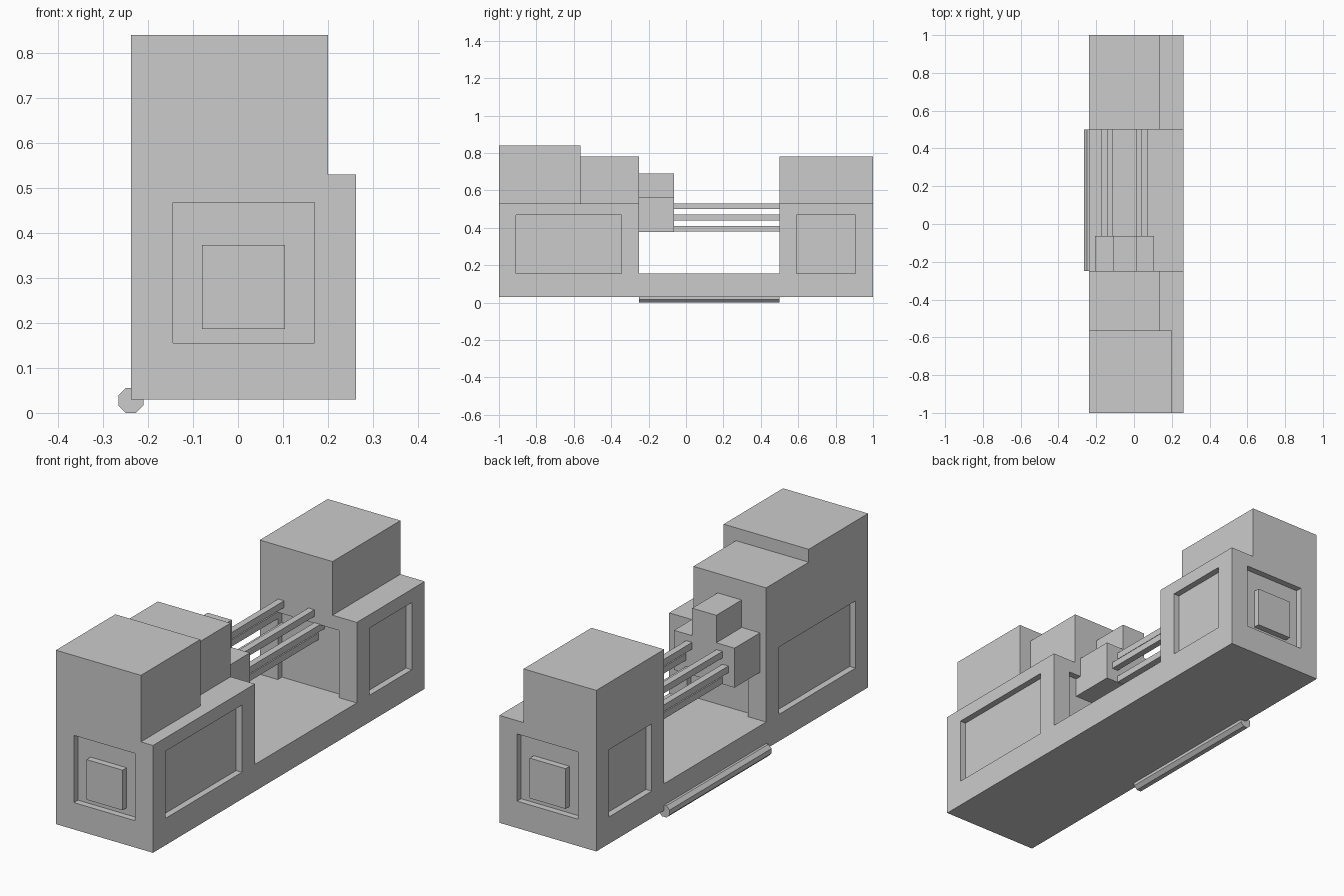
import bpy, bmesh, math

if "Cube" in bpy.data.objects:
    bpy.data.objects.remove(bpy.data.objects["Cube"])

LEFT, RIGHT = -0.238, 0.262      # shared side planes of the body
DEPTH = 0.03                     # recess depth
PANEL_Z = (0.155, 0.468)         # recess height range
PANEL_X = (-0.145, 0.17)         # recess width on the end faces


def boxes(name, ranges):
    """One object made of axis-aligned boxes, each (x range, y range, z range)."""
    bm = bmesh.new()
    for r in ranges:
        cube = bmesh.ops.create_cube(bm, size=1)["verts"]
        for v in cube:
            for i, (lo, hi) in enumerate(r):
                v.co[i] = lo if v.co[i] < 0 else hi
    mesh = bpy.data.meshes.new(name)
    bm.to_mesh(mesh)
    bm.free()
    obj = bpy.data.objects.new(name, mesh)
    bpy.context.collection.objects.link(obj)
    return obj


def profile(name, points, y0, y1):
    """Extrude an x-z outline along y."""
    bm = bmesh.new()
    face = bm.faces.new([bm.verts.new((x, y0, z)) for x, z in points])
    new = bmesh.ops.extrude_face_region(bm, geom=[face])["geom"]
    for v in new:
        if isinstance(v, bmesh.types.BMVert):
            v.co.y = y1
    bmesh.ops.recalc_face_normals(bm, faces=bm.faces)
    mesh = bpy.data.meshes.new(name)
    bm.to_mesh(mesh)
    bm.free()
    obj = bpy.data.objects.new(name, mesh)
    bpy.context.collection.objects.link(obj)
    return obj


def recessed_block(name, y0, y1, side_y):
    """Body block with a shallow recess in all four upright faces."""
    block = boxes(name, [((LEFT, RIGHT), (y0, y1), (0.03, 0.53))])
    out = 0.05
    cutter = boxes(name + "_cutter", [
        ((LEFT - out, LEFT + DEPTH), side_y, PANEL_Z),
        ((RIGHT - DEPTH, RIGHT + out), side_y, PANEL_Z),
        (PANEL_X, (y0 - out, y0 + DEPTH), PANEL_Z),
        (PANEL_X, (y1 - DEPTH, y1 + out), PANEL_Z),
    ])
    cutter.hide_render = True
    cutter.hide_viewport = True
    cutter.display_type = 'WIRE'
    mod = block.modifiers.new("recesses", 'BOOLEAN')
    mod.operation = 'DIFFERENCE'
    mod.solver = 'EXACT'
    mod.object = cutter


# Lower body: two recessed blocks joined by a low bed
recessed_block("front_block", -1.0, -0.25, (-0.908, -0.345))
recessed_block("rear_block", 0.5, 1.0, (0.592, 0.905))
boxes("bed", [((LEFT, RIGHT), (-0.25, 0.5), (0.03, 0.155))])

# Raised plates inside the two end recesses
for name, ys in (("front_plate", (-1.0, -0.97)), ("rear_plate", (0.97, 1.0))):
    boxes(name, [((-0.08, 0.105), ys, (0.186, 0.373))])

# Upper housings
boxes("tall_front_housing", [((LEFT, 0.2), (-1.0, -0.563), (0.53, 0.84))])
boxes("front_housing", [((LEFT, 0.137), (-0.563, -0.25), (0.53, 0.78))])
boxes("rear_housing", [((LEFT, 0.137), (0.5, 1.0), (0.53, 0.78))])

# Stepped bracket holding the bars
CX, CZ = -0.05, 0.455
half = [(0.156, 0.378), (0.156, 0.562), (0.062, 0.562), (0.062, 0.69)]
outline = [(CX + x, z) for x, z in half] + [(CX - x, z) for x, z in reversed(half)]
profile("bar_bracket", outline, -0.28, -0.063)

# Six square bars in a ring
h = 0.0155
centres = [(s * dx, dz) for s in (-1, 1)
           for dx, dz in ((0.078, 0.06), (0.109, 0.0), (0.078, -0.06))]
boxes("bars", [((CX + x - h, CX + x + h), (-0.063, 0.53), (CZ + z - h, CZ + z + h))
               for x, z in centres])

# Octagonal rail along the lower left edge
r = 0.0275 / math.cos(math.pi / 8)
angles = [math.pi / 8 + i * math.pi / 4 for i in range(8)]
profile("lower_rail", [(-0.238 + r * math.cos(a), 0.0285 + r * math.sin(a) - 0.001)
                       for a in angles], -0.25, 0.5)
